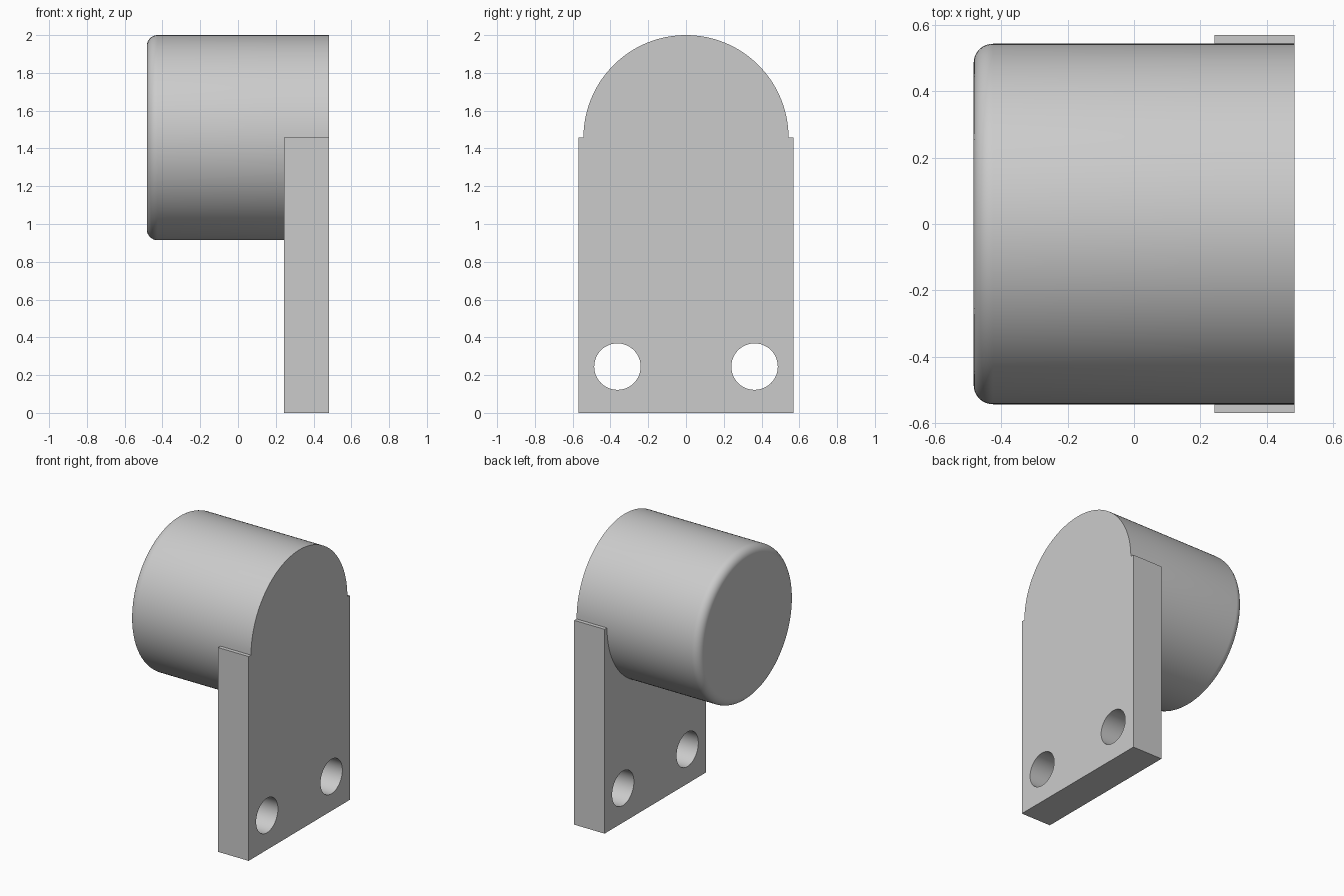
import bpy
import bmesh
from math import cos, sin, pi
from mathutils import Matrix

cube = bpy.data.objects.get("Cube")
if cube:
    bpy.data.objects.remove(cube, do_unlink=True)

# Main dimensions
HALF_X = 0.483
PLATE_X = 0.243
HALF_W = 0.57
RADIUS = 0.543
AXIS_Z = 2 - RADIUS
HOLE_R, HOLE_Y, HOLE_Z = 0.123, 0.363, 0.245
FILLET = 0.058
SIDES = 128

grey = bpy.data.materials.new("plain_grey")
grey.use_nodes = True
colour = (0.6, 0.6, 0.6, 1)
grey.diffuse_color = colour
grey.node_tree.nodes["Principled BSDF"].inputs["Base Color"].default_value = colour


def finish(bm, name):
    bmesh.ops.recalc_face_normals(bm, faces=bm.faces)
    mesh = bpy.data.meshes.new(name)
    bm.to_mesh(mesh)
    bm.free()
    mesh.materials.append(grey)
    obj = bpy.data.objects.new(name, mesh)
    bpy.context.collection.objects.link(obj)
    bpy.ops.object.select_all(action="DESELECT")
    obj.select_set(True)
    bpy.context.view_layer.objects.active = obj
    bpy.ops.object.shade_smooth_by_angle(angle=pi / 6)
    return obj


def arc(y, z, r, end, steps):
    return [(y + r * cos(end * i / steps), z + r * sin(end * i / steps))
            for i in range(steps + 1)]


def add_loop(bm, points):
    verts = [bm.verts.new((PLATE_X, y, z)) for y, z in points]
    return [bm.edges.new((a, b)) for a, b in zip(verts, verts[1:] + verts[:1])]


# Mounting plate: arched outline with two bolt holes, extruded in thickness
bm = bmesh.new()
outline = [(-HALF_W, AXIS_Z), (-HALF_W, 0), (HALF_W, 0), (HALF_W, AXIS_Z)]
edges = add_loop(bm, outline + arc(0, AXIS_Z, RADIUS, pi, SIDES // 2))
for side in (-1, 1):
    edges += add_loop(bm, arc(side * HOLE_Y, HOLE_Z, HOLE_R, 2 * pi, 48)[:-1])
bmesh.ops.triangle_fill(bm, edges=edges, use_beauty=True, normal=(1, 0, 0))
extruded = bmesh.ops.extrude_face_region(bm, geom=bm.faces[:], use_keep_orig=True)
moved = [g for g in extruded["geom"] if isinstance(g, bmesh.types.BMVert)]
bmesh.ops.translate(bm, verts=moved, vec=(HALF_X - PLATE_X, 0, 0))
finish(bm, "mounting_plate")

# Round body: profile with a filleted outer end, spun around the x axis
bm = bmesh.new()
profile = [(-HALF_X, 0)]
for i in range(11):
    a = pi / 2 * i / 10
    profile.append((-HALF_X + FILLET * (1 - sin(a)), RADIUS - FILLET * (1 - cos(a))))
profile = [profile[0]] + profile[:0:-1] + [(PLATE_X, RADIUS)]
# Order the fillet from the end face outwards to the barrel
profile[1:-1] = sorted(profile[1:-1], key=lambda p: p[0])
verts = [bm.verts.new((x, r, AXIS_Z)) for x, r in profile]
path = [bm.edges.new(pair) for pair in zip(verts, verts[1:])]
bmesh.ops.spin(bm, geom=verts + path, cent=(0, 0, AXIS_Z), axis=(1, 0, 0),
               angle=2 * pi, steps=SIDES, use_merge=True)
bmesh.ops.remove_doubles(bm, verts=bm.verts, dist=0.0005)
finish(bm, "round_body")
